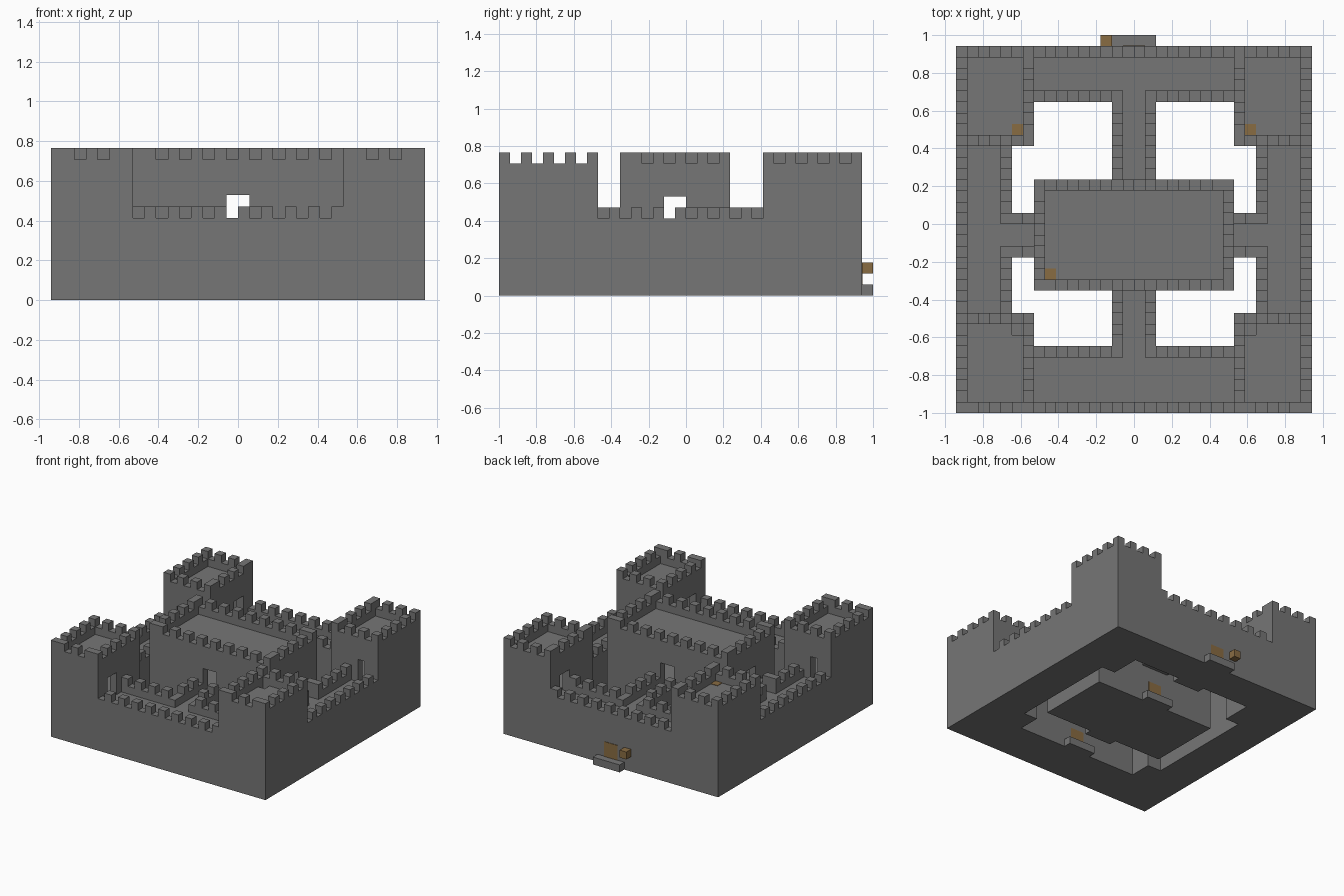
import bpy
import bmesh
from mathutils import Vector

if "Cube" in bpy.data.objects:
    bpy.data.objects.remove(bpy.data.objects["Cube"])

U = 1 / 17                    # edge of one building block
WALK, TOP = 6, 11             # floor levels of the wall walk and the roofs


def material(name, colour):
    m = bpy.data.materials.new(name)
    m.use_nodes = True
    m.diffuse_color = (*colour, 1)
    m.node_tree.nodes["Principled BSDF"].inputs["Base Color"].default_value = (*colour, 1)
    return m


STONE = material("grey stone", (0.18, 0.18, 0.18))
WOOD = material("brown wood", (0.25, 0.15, 0.055))


def block(x, y, z):
    """All unit cells inside three ranges."""
    return {(i, j, k) for i in range(*x) for j in range(*y) for k in range(*z)}


def battlement(x, y, n, axis, z, first):
    """A low parapet with every second merlon left out, from index first on."""
    gaps = range(first, n - (first > 0), 2)
    cells = set()
    for i in range(n):
        c = (x + i, y) if axis == "x" else (x, y + i)
        cells.add((*c, z))
        if i not in gaps:
            cells.add((*c, z + 1))
    return cells


def mirror_x(cells):
    return {(-1 - x, y, z) for x, y, z in cells}


def finish(name, bm, mat):
    me = bpy.data.meshes.new(name)
    bm.to_mesh(me)
    bm.free()
    me.materials.append(mat)
    ob = bpy.data.objects.new(name, me)
    bpy.context.collection.objects.link(ob)
    return ob


def masonry(name, cells):
    """Skin a set of cells with outward faces only."""
    bm = bmesh.new()
    verts = {}
    for cell in cells:
        for axis in range(3):
            for side in (0, 1):
                near = list(cell)
                near[axis] += 2 * side - 1
                if tuple(near) in cells:
                    continue
                a, b = (axis + 1) % 3, (axis + 2) % 3
                ring = []
                for da, db in ((0, 0), (1, 0), (1, 1), (0, 1)):
                    p = list(cell)
                    p[axis] += side
                    p[a] += da
                    p[b] += db
                    p = tuple(p)
                    if p not in verts:
                        verts[p] = bm.verts.new(Vector(p) * U)
                    ring.append(verts[p])
                bm.faces.new(ring if side else ring[::-1])
    return finish(name, bm, STONE)


def box(name, x, y, z, mat):
    """A single box with its limits given in blocks."""
    bm = bmesh.new()
    bmesh.ops.create_cube(bm, size=1)
    for v in bm.verts:
        v.co = Vector([(r[0] if c < 0 else r[1]) * U for c, r in zip(v.co, (x, y, z))])
    return finish(name, bm, mat)


# Curtain wall: solid ring with outer and inner battlements
wall = block((-16, 16), (-17, 16), (0, WALK)) - block((-11, 11), (-11, 11), (0, WALK))
wall |= battlement(-9, -17, 18, "x", WALK, 0)
wall |= battlement(-9, 15, 18, "x", WALK, 0)
half = battlement(15, -8, 15, "y", WALK, 0)
half |= battlement(11, -8, 6, "y", WALK, 0) | battlement(11, 0, 7, "y", WALK, 1)
for y in (-12, 11):
    half |= battlement(1, y, 8, "x", WALK, 0)
wall |= half | mirror_x(half)


# Corner towers: a room on the wall walk under a battlemented roof
def tower(y0, front, back, inner, door_side, hatch):
    y1 = y0 + 9
    t = block((9, 16), (y0, y1), (0, TOP))
    t -= block((10, 15), (y0 + 1, y1 - 1), (WALK, TOP - 1))
    t |= battlement(9, y0, 7, "x", TOP, front) | battlement(9, y1 - 1, 7, "x", TOP, back)
    t |= battlement(9, y0, 9, "y", TOP, inner) | battlement(15, y0, 9, "y", TOP, 1)
    mid = -14 if y0 < 0 else 13
    t -= block((9, 10), (mid - 1, mid + 1), (WALK, WALK + 3))
    t -= block((13, 14), (door_side, door_side + 1), (WALK, WALK + 3))
    if hatch:
        t -= block((10, 11), (y1 - 2, y1 - 1), (TOP - 1, TOP))
    return t


for y0, spec in ((-17, (2, 1, 1, -9, True)), (7, (1, 1, 2, 7, False))):
    t = tower(y0, *spec)
    footprint = block((9, 16), (y0, y0 + 9), (0, TOP + 2))
    wall = (wall - footprint - mirror_x(footprint)) | t | mirror_x(t)
masonry("curtain_wall_and_towers", wall)

# Keep: one hall with a doorway to each bridge
keep = block((-9, 9), (-6, 4), (0, TOP)) - block((-8, 8), (-5, 3), (WALK, TOP - 1))
keep -= block((-1, 1), (-6, 4), (WALK, WALK + 3))
keep -= block((-9, 9), (-2, 0), (WALK, WALK + 3))
keep |= battlement(-9, -6, 18, "x", TOP, 2) | battlement(-9, 3, 18, "x", TOP, 1)
keep |= battlement(8, -6, 10, "y", TOP, 2) | battlement(-9, -6, 10, "y", TOP, 1)
masonry("keep", keep)

# Bridges from the keep to the wall walk
for name, y, n in (("back_bridge", 4, 7), ("front_bridge", -11, 5)):
    deck = block((-2, 2), (y, y + n), (WALK - 1, WALK))
    for x in (-2, 1):
        deck |= battlement(x, y, n, "y", WALK, 0)
    masonry(name, deck)
side = block((9, 11), (-3, 1), (WALK - 1, WALK))
for y in (-3, 0):
    side |= battlement(9, y, 2, "x", WALK, 0)
masonry("left_bridge", side)
masonry("right_bridge", mirror_x(side))

# Doors with stone steps, each given by its wall plane and facing
T = 0.06
for name, y, d in (("gate", 16, 1), ("back_court", 11, -1), ("keep_back", 4, 1),
                   ("keep_front", -6, -1), ("front_court", -11, 1)):
    box(name + "_door", (-1, 1), sorted((y, y + d * T)), (1, 3), WOOD)
    box(name + "_step", (-2, 2), sorted((y, y + d)), (0, 1), STONE)
box("gate_lantern", (-3, -2), (16, 17), (2, 3), WOOD)

# Roof hatches
for name, x, y in (("keep_hatch", -8, -5), ("left_tower_hatch", 10, 8),
                   ("right_tower_hatch", -11, 8)):
    box(name, (x, x + 1), (y, y + 1), (TOP, TOP + T), WOOD)
